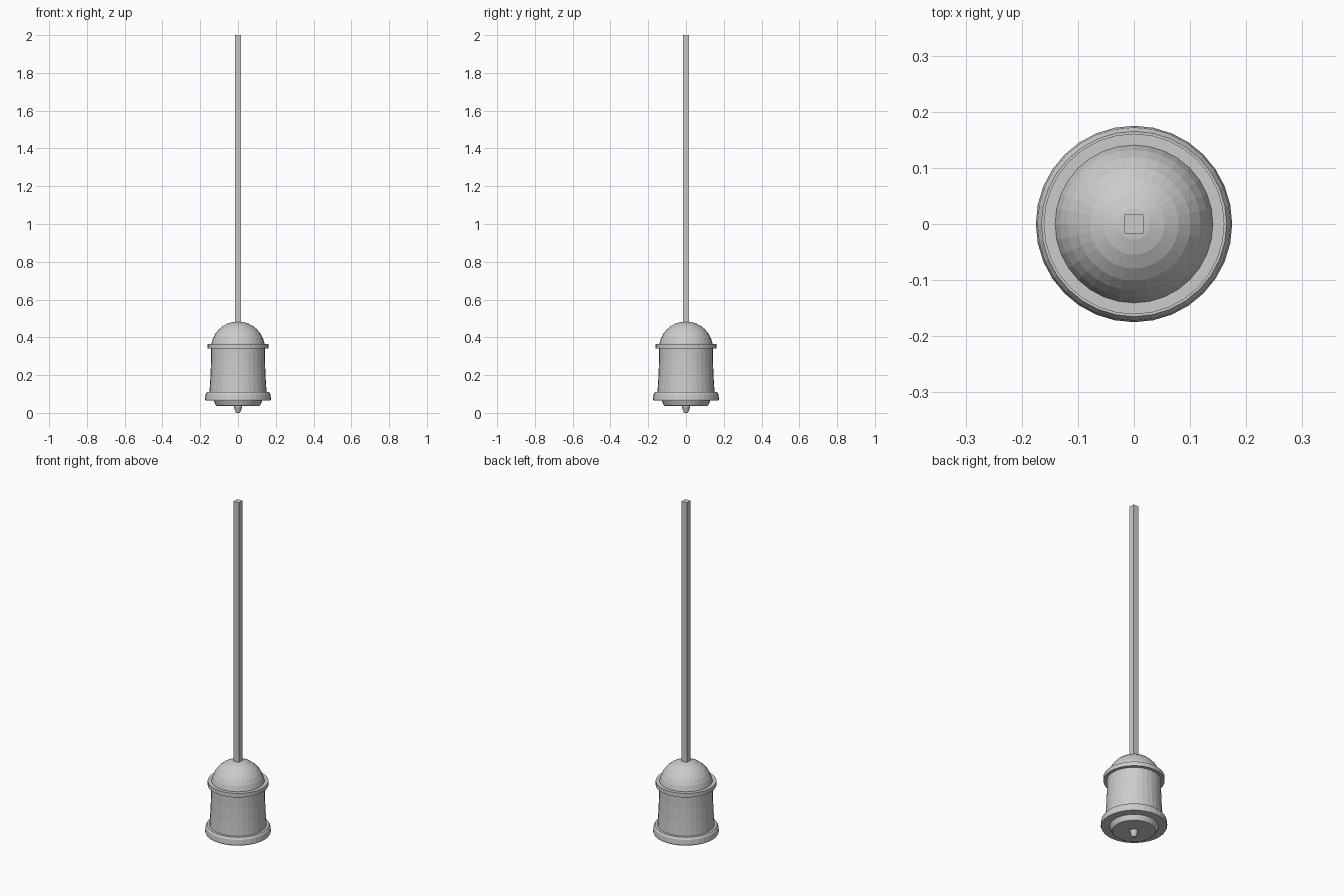
import bpy, bmesh, math

if "Cube" in bpy.data.objects:
    bpy.data.objects.remove(bpy.data.objects["Cube"], do_unlink=True)

GREY = (0.6, 0.6, 0.6, 1)
mat = bpy.data.materials.new("light grey")
mat.use_nodes = True
mat.diffuse_color = GREY
mat.node_tree.nodes["Principled BSDF"].inputs["Base Color"].default_value = GREY
SEGMENTS = 32


def finish(name, bm):
    bmesh.ops.recalc_face_normals(bm, faces=bm.faces)
    mesh = bpy.data.meshes.new(name)
    bm.to_mesh(mesh)
    bm.free()
    mesh.materials.append(mat)
    obj = bpy.data.objects.new(name, mesh)
    bpy.context.scene.collection.objects.link(obj)
    return obj


def lathe(name, profile):
    """Turn (radius, height) points around z, closing both ends."""
    bm = bmesh.new()
    rings = []
    for r, z in profile:
        if r == 0:
            rings.append([bm.verts.new((0, 0, z))] * SEGMENTS)
            continue
        angles = [math.tau * i / SEGMENTS for i in range(SEGMENTS)]
        rings.append([bm.verts.new((r * math.cos(a), r * math.sin(a), z)) for a in angles])
    for low, high in zip(rings, rings[1:]):
        for i in range(SEGMENTS):
            j = (i + 1) % SEGMENTS
            corners = dict.fromkeys((low[i], low[j], high[j], high[i]))
            bm.faces.new(list(corners))
    for ring in (rings[0], rings[-1]):
        if ring[0] != ring[1]:
            bm.faces.new(ring)
    return finish(name, bm)


# Turned housing, from the bottom up
lathe("bottom_finial", [(0.007, 0), (0.012, 0.004), (0.022, 0.03), (0.022, 0.04)])
lathe("bottom_plate", [(0.113, 0.037), (0.118, 0.041), (0.128, 0.063), (0.128, 0.07)])
lathe("lower_rim", [(0.172, 0.065), (0.175, 0.072), (0.172, 0.098),
                    (0.165, 0.11), (0.14, 0.11)])
lathe("body", [(0.152, 0.1), (0.146, 0.19), (0.143, 0.27), (0.143, 0.35)])
lathe("upper_rim", [(0.161, 0.341), (0.161, 0.365)])

# Dome, a half sphere
R = 0.143
dome = [(R * math.cos(k * math.pi / 16), 0.341 + R * math.sin(k * math.pi / 16))
        for k in range(8)]
lathe("dome", dome + [(0, 0.341 + R)])

# Square hanging rod
bm = bmesh.new()
bmesh.ops.create_cube(bm, size=1)
bmesh.ops.scale(bm, vec=(0.034, 0.034, 1.53), verts=bm.verts)
bmesh.ops.translate(bm, vec=(0, 0, 1.235), verts=bm.verts)
finish("hanging_rod", bm)
